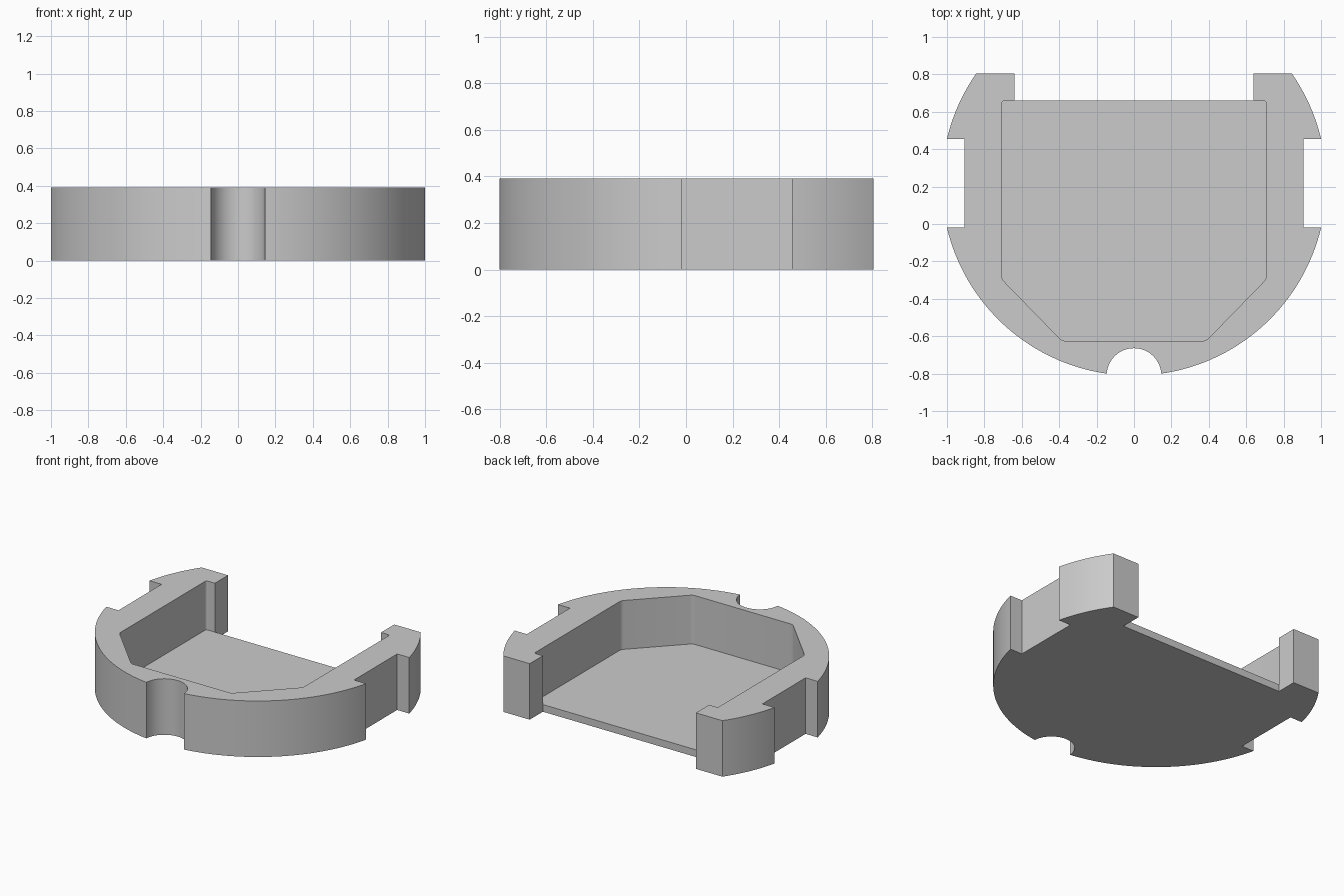
import bpy, bmesh
from math import cos, sin, radians
from mathutils import Vector

if "Cube" in bpy.data.objects:
    bpy.data.objects.remove(bpy.data.objects["Cube"], do_unlink=True)

HEIGHT, FLOOR = 0.39, 0.05


def arc(cy, r, start, end, steps):
    """Arc centred on x = 0, angles in degrees."""
    angles = [radians(start + (end - start) * i / steps) for i in range(steps + 1)]
    return [Vector((r * cos(a), cy + r * sin(a))) for a in angles]


def rounded(before, corner, after, size=0.018, steps=4):
    """Small fillet replacing one corner of a profile."""
    p, c, n = Vector(before), Vector(corner), Vector(after)
    a = c + (p - c).normalized() * size
    b = c + (n - c).normalized() * size
    ts = [i / steps for i in range(steps + 1)]
    return [a * (1 - t) ** 2 + c * 2 * t * (1 - t) + b * t * t for t in ts]


def mirrored(points):
    return [Vector((-p.x, p.y)) for p in reversed(points)]


# Outer half profile, from the front centre round to the back opening
opening = Vector((0.64, 0.66))
outer = arc(-0.81, 0.146, 90, 4, 14)
outer += arc(0.2175, 1.028, -81.9, -13.36, 32)
outer += [Vector((0.907, -0.02)), Vector((0.907, 0.455))]
outer += arc(0.2175, 1.028, 13.36, 34.87, 10)
outer += [Vector((0.64, 0.805)), opening]

# Inner half profile of the tray, from the front to the back opening
front, side, back = (0.385, -0.625), (0.707, -0.295), (0.707, 0.66)
inner = rounded((0, -0.625), front, side)
inner += rounded(front, side, back)
inner += rounded(side, back, opening)
inner += [opening]

# Open chains running from the left opening corner round to the right one
outer_chain = mirrored(outer) + outer[1:]
inner_chain = mirrored(inner) + inner

bm = bmesh.new()


def ring(points, z):
    return [bm.verts.new((p.x, p.y, z)) for p in points]


def walls(low, high, extra=()):
    for i in range(len(low) - 1):
        loop = [low[i], low[i + 1], high[i + 1], high[i]]
        if extra and i == 0:
            loop.append(extra[0])
        if extra and i == len(low) - 2:
            loop.insert(2, extra[1])
        bm.faces.new(loop)


outer_low = ring(outer_chain, 0)
outer_high = ring(outer_chain, HEIGHT)
inner_low = ring(inner_chain, FLOOR)
# The wall tops share the two opening corners
inner_high = [outer_high[0]] + ring(inner_chain[1:-1], HEIGHT) + [outer_high[-1]]

walls(outer_low, outer_high, (inner_low[0], inner_low[-1]))
walls(inner_low, inner_high)
bm.faces.new(outer_low)                                   # underside
bm.faces.new(inner_low)                                   # tray floor
bm.faces.new(outer_high + inner_high[-2:0:-1])            # rim
bm.faces.new([outer_low[0], outer_low[-1], inner_low[-1], inner_low[0]])  # back lip
bmesh.ops.recalc_face_normals(bm, faces=bm.faces)
bmesh.ops.triangulate(bm, faces=[f for f in bm.faces if len(f.verts) > 5])

mesh = bpy.data.meshes.new("tray_body")
bm.to_mesh(mesh)
bm.free()
tray = bpy.data.objects.new("tray_body", mesh)
bpy.context.collection.objects.link(tray)

# Plain grey finish
grey = bpy.data.materials.new("plain_grey")
grey.use_nodes = True
colour = (0.6, 0.6, 0.6, 1)
grey.diffuse_color = colour
grey.node_tree.nodes["Principled BSDF"].inputs["Base Color"].default_value = colour
mesh.materials.append(grey)

bpy.ops.object.select_all(action="DESELECT")
tray.select_set(True)
bpy.context.view_layer.objects.active = tray
bpy.ops.object.shade_smooth_by_angle(angle=radians(25))
